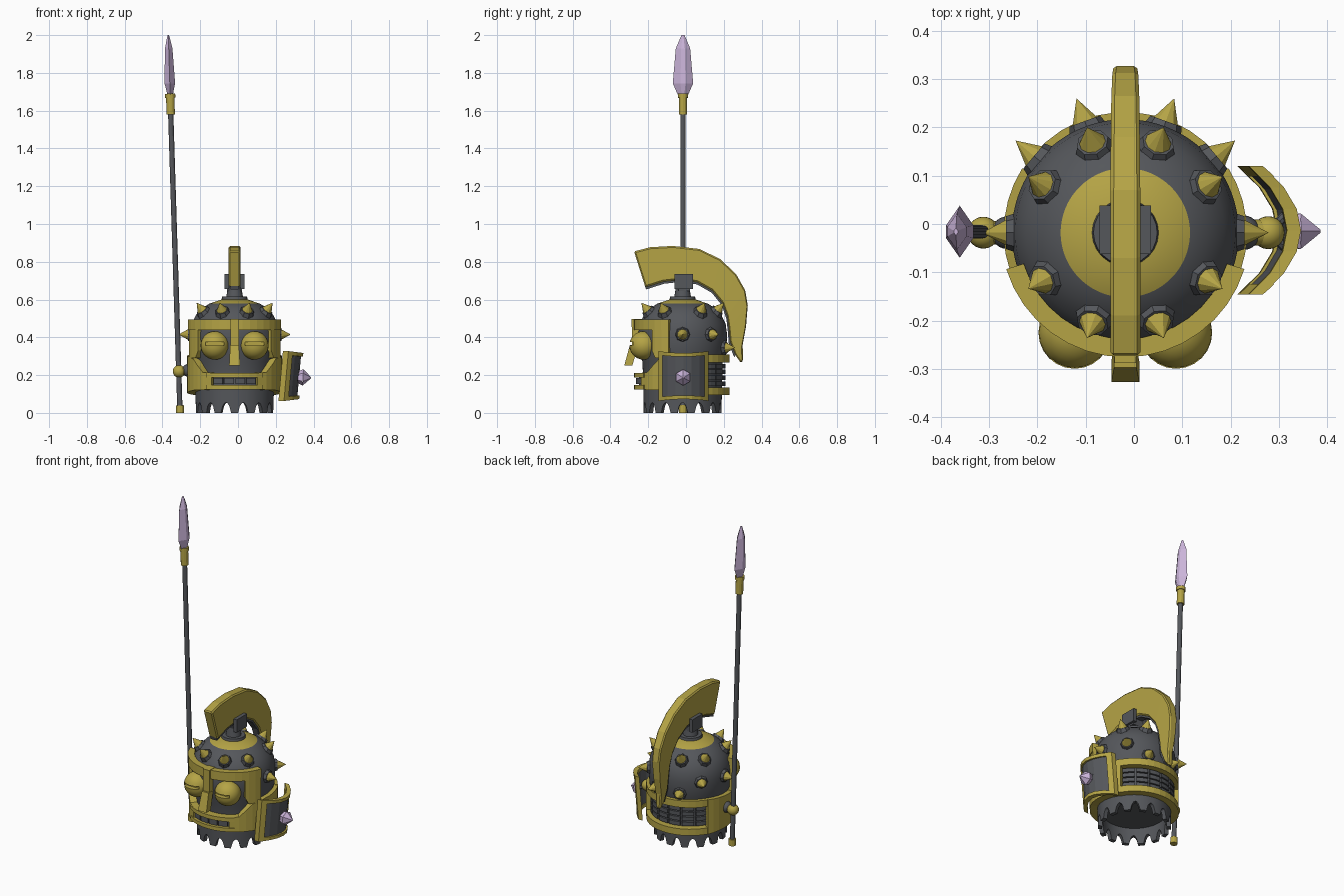
import bpy, bmesh
from math import sin, cos, radians, pi
from mathutils import Vector, Matrix

if "Cube" in bpy.data.objects:
    bpy.data.objects.remove(bpy.data.objects["Cube"], do_unlink=True)

CX, CY = -0.018, -0.018      # body axis


def material(name, rgb):
    m = bpy.data.materials.new(name)
    m.use_nodes = True
    m.diffuse_color = (*rgb, 1)
    m.node_tree.nodes["Principled BSDF"].inputs["Base Color"].default_value = (*rgb, 1)
    return m


GOLD = material("old gold", (0.46, 0.37, 0.06))
IRON = material("dark iron", (0.09, 0.095, 0.105))
GEM = material("pale violet", (0.60, 0.46, 0.70))


def finish(name, bm, mat, smooth=True):
    bmesh.ops.remove_doubles(bm, verts=bm.verts, dist=1e-5)
    bmesh.ops.recalc_face_normals(bm, faces=bm.faces)
    me = bpy.data.meshes.new(name)
    bm.to_mesh(me)
    bm.free()
    me.materials.append(mat)
    ob = bpy.data.objects.new(name, me)
    bpy.context.collection.objects.link(ob)
    if smooth:
        bpy.ops.object.select_all(action='DESELECT')
        ob.select_set(True)
        bpy.context.view_layer.objects.active = ob
        bpy.ops.object.shade_smooth_by_angle(angle=radians(28))
    return ob


def loft(name, sections, mat, ring=False, closed=True, smooth=False):
    """Skin a row of sections; ring joins last to first, closed closes each section."""
    bm = bmesh.new()
    rows = [[bm.verts.new(p) for p in s] for s in sections]
    n = len(rows[0])
    pairs = list(zip(rows, rows[1:])) + ([(rows[-1], rows[0])] if ring else [])
    for a, b in pairs:
        for i in range(n if closed else n - 1):
            j = (i + 1) % n
            bm.faces.new((a[i], a[j], b[j], b[i]))
    if not ring:
        bm.faces.new(rows[0])
        bm.faces.new(rows[-1])
    return finish(name, bm, mat, smooth)


def around(deg, r, z):
    """Point on the body: 0 degrees is the front, positive turns to +x."""
    a = radians(deg)
    return Vector((CX + r * sin(a), CY - r * cos(a), z))


def band(name, stations, r0, r1, mat, step=9):
    """Curved plate through (degrees, low z, high z) stations."""
    rows = []
    for (a, l0, h0), (b, l1, h1) in zip(stations, stations[1:]):
        n = max(1, round(abs(b - a) / step))
        rows += [(a + (b - a) * t / n, l0 + (l1 - l0) * t / n, h0 + (h1 - h0) * t / n) for t in range(n)]
    rows.append(stations[-1])
    return loft(name, [[around(d, r0, l), around(d, r1, l), around(d, r1, h), around(d, r0, h)]
                       for d, l, h in rows], mat)


def tube(name, a, b, r0, r1, mat, n=16):
    a, b = Vector(a), Vector(b)
    bm = bmesh.new()
    turn = (b - a).to_track_quat('Z', 'Y').to_matrix().to_4x4()
    bmesh.ops.create_cone(bm, cap_ends=True, segments=n, radius1=r0, radius2=r1,
                          depth=(b - a).length, matrix=Matrix.Translation((a + b) / 2) @ turn)
    return finish(name, bm, mat, n > 10)


def ball(name, c, r, mat):
    bm = bmesh.new()
    bmesh.ops.create_uvsphere(bm, u_segments=24, v_segments=14, radius=r, matrix=Matrix.Translation(c))
    return finish(name, bm, mat)


def box(name, lo, hi, mat):
    return loft(name, [[(lo[0], lo[1], z), (hi[0], lo[1], z), (hi[0], hi[1], z), (lo[0], hi[1], z)]
                       for z in (lo[2], hi[2])], mat)


# Hollow body with arched teeth around the foot
arch = [0, 0, 0, 0, 0, 0.035, 0.05, 0.055, 0.05, 0.035]
steps = 14 * len(arch)
dome = [(0.208, 0.11), (0.212, 0.27), (0.232, 0.32), (0.235, 0.42), (0.228, 0.47),
        (0.205, 0.518), (0.17, 0.555), (0.134, 0.578), (0.07, 0.6), (0, 0.602)]
body = []
for i in range(steps):
    foot = arch[i % len(arch)]
    profile = [(0, 0.1), (0.182, 0.1), (0.182, foot), (0.206, foot)] + dome
    body.append([around((i - 2) * 360 / steps, r, z) for r, z in profile])
shell = loft("helmet_body", body, IRON, ring=True, closed=False, smooth=True)
shell.data.materials.append(GOLD)
for f in shell.data.polygons:
    if f.center.z > 0.575:
        f.material_index = 1          # gold crown disc

# Studs: iron collar and gold spike
def stud(deg, r, z, tilt):
    base = around(deg, r, z)
    d = (around(deg, cos(tilt), sin(tilt)) - around(deg, 0, 0)).normalized()
    tube("stud_collar", base - d * 0.015, base + d * 0.014, 0.044, 0.034, IRON, 8)
    tube("stud_spike", base + d * 0.01, base + d * 0.064, 0.03, 0, GOLD, 10)


for k in (20, 60, 120, 160):
    stud(k, 0.19, 0.535, 0.85)
    stud(-k, 0.19, 0.535, 0.85)
for s in (1, -1):
    stud(90 * s, 0.233, 0.415, 0)
    stud(130 * s, 0.233, 0.415, 0)
    stud(160 * s, 0.232, 0.345, 0)

# Brow, cheeks and jaw plates
band("brow", [(-73, 0.44, 0.495), (73, 0.44, 0.495)], 0.22, 0.258, GOLD)
band("mouth_upper_frame", [(-36, 0.188, 0.212), (36, 0.188, 0.212)], 0.2, 0.257, GOLD)
band("mouth_lower_frame", [(-36, 0.125, 0.148), (36, 0.125, 0.148)], 0.2, 0.257, GOLD)
band("mouth_back", [(-31, 0.145, 0.19), (31, 0.145, 0.19)], 0.2, 0.232, IRON)
for i in range(4):
    c = -21 + 14 * i
    band("mouth_tooth", [(c - 6, 0.152, 0.184), (c + 6, 0.152, 0.184)], 0.22, 0.246, IRON)
for s in (1, -1):
    band("cheek", [(50 * s, 0.33, 0.45), (55 * s, 0.29, 0.45), (73 * s, 0.29, 0.45)], 0.21, 0.253, GOLD)
    band("jaw_side", [(29 * s, 0.125, 0.212), (42 * s, 0.122, 0.215), (60 * s, 0.12, 0.285),
                      (80 * s, 0.11, 0.3), (122 * s, 0.095, 0.31)], 0.2, 0.252, GOLD)

# Rear grille
band("grille_upper_frame", [(120, 0.268, 0.31), (240, 0.268, 0.31)], 0.2, 0.25, GOLD)
band("grille_lower_frame", [(120, 0.095, 0.135), (240, 0.095, 0.135)], 0.2, 0.25, GOLD)
for i in range(4):
    z = 0.155 + 0.031 * i
    for a in (123, 143, 163, 183, 203, 223):
        band("grille_bar", [(a, z - 0.012, z + 0.012), (a + 17, z - 0.012, z + 0.012)], 0.2, 0.226, IRON)

# Eyes with a cut slit
for s in (1, -1):
    x = CX + 0.105 * s
    eye = ball("eye", (x, -0.225, 0.357), 0.075, GOLD)
    cutter = box("eye_slit_cutter", (x - 0.05, -0.32, 0.356), (x + 0.05, -0.27, 0.374), GOLD)
    cutter.hide_render = True
    cutter.hide_viewport = True
    cut = eye.modifiers.new("slit", 'BOOLEAN')
    cut.operation = 'DIFFERENCE'
    cut.object = cutter

# Nose and its bridge: (z, front y, back y, half width)
def upright(name, rows, mat):
    loft(name, [[(CX - w, f, z), (CX + w, f, z), (CX + w, b, z), (CX - w, b, z)] for z, f, b, w in rows], mat)


upright("nose_bridge", [(0.34, -0.285, -0.22, 0.022), (0.497, -0.288, -0.23, 0.022)], GOLD)
upright("nose", [(0.25, -0.327, -0.285, 0.029), (0.36, -0.297, -0.25, 0.023)], GOLD)

# Crest mount
tube("mount_disc", (CX, CY, 0.595), (CX, CY, 0.615), 0.07, 0.066, IRON, 24)
tube("mount_neck", (CX, CY, 0.61), (CX, CY, 0.67), 0.045, 0.035, IRON)
for s in (1, -1):
    x = CX + 0.042 * s
    box("mount_cheek", (x - 0.011, -0.062, 0.655), (x + 0.011, 0.038, 0.735), IRON)
box("mount_block", (CX - 0.04, -0.04, 0.645), (CX + 0.04, 0.02, 0.69), IRON)

# Crest: outer and inner edge in (y, z), half width
crest = [(-0.275, 0.855, -0.215, 0.665, 0.031), (-0.19, 0.877, -0.12, 0.695, 0.031),
         (-0.07, 0.884, -0.03, 0.705, 0.031), (0.07, 0.868, 0.06, 0.692, 0.031),
         (0.18, 0.815, 0.14, 0.647, 0.03), (0.265, 0.735, 0.195, 0.58, 0.029),
         (0.313, 0.65, 0.22, 0.51, 0.027), (0.327, 0.57, 0.228, 0.45, 0.025),
         (0.318, 0.46, 0.235, 0.375, 0.022), (0.3, 0.36, 0.262, 0.305, 0.019),
         (0.302, 0.275, 0.29, 0.265, 0.015)]
plume = loft("crest", [[(CX - w, oy, oz), (CX + w, oy, oz), (CX + w, iy, iz), (CX - w, iy, iz)]
                       for oy, oz, iy, iz, w in crest], GOLD)
bev = plume.modifiers.new("bevel", 'BEVEL')
bev.width = 0.007
bev.segments = 1
bev.angle_limit = radians(50)
lining = []
for oy, oz, iy, iz, w in crest[:-1]:
    d = (Vector((0, iy, iz)) - Vector((0, oy, oz))).normalized() * 0.012
    lining.append([(CX + sx * w * 0.7, iy + k * d.y, iz + k * d.z) for sx, k in ((-1, -1), (1, -1), (1, 1), (-1, 1))])
loft("crest_lining", lining, IRON)

# Arms
ball("right_shoulder", (-0.262, CY, 0.225), 0.034, IRON)
tube("right_arm", (-0.23, CY, 0.225), (-0.315, CY, 0.22), 0.024, 0.024, GOLD)
ball("right_hand", (-0.312, CY, 0.22), 0.033, GOLD)
ball("left_shoulder", (0.226, CY, 0.235), 0.036, IRON)
tube("left_arm", (0.22, CY, 0.235), (0.285, CY, 0.215), 0.027, 0.027, GOLD)
ball("left_hand", (0.278, CY, 0.215), 0.034, GOLD)
for y in (-0.05, 0.02):
    tube("shield_strut", (0.28, CY, 0.215), (0.315, y, 0.2), 0.01, 0.01, IRON, 8)

# Spear
def on_spear(z):
    return Vector((-0.307 - 0.031 * z, -0.016, z))


for name, z0, z1, r, mat in (("spear_shaft", 0.02, 1.6, 0.014, IRON), ("spear_foot", 0, 0.04, 0.021, GOLD),
                             ("spear_socket", 1.58, 1.69, 0.022, GOLD), ("spear_ring", 1.668, 1.69, 0.027, GOLD)):
    tube(name, on_spear(z0), on_spear(z1), r, r, mat, 12)
blade = []
for z, w in ((1.685, 0.028), (1.745, 0.054), (1.93, 0.038), (2.0, 0.008)):
    c = on_spear(z)
    blade.append([c + Vector((u * w * 0.52, v * w, 0)) for u, v in
                  ((1, 0.25), (0, 1), (-1, 0.25), (-1, -0.25), (0, -1), (1, -0.25))])
loft("spear_blade", blade, GEM)

# Curved shield
def shield_strip(name, t0, t1, low, high, x0, x1, mat):
    """t runs -1..1 across, low and high -1..1 up the shield."""
    rows = []
    for i in range(7):
        t = t0 + (t1 - t0) * i / 6
        h = 0.122 + 0.01 * t * t
        x, y = 0.33 - 0.08 * t * t, -0.013 + 0.133 * t
        rows.append([(x + dx + 0.09 * h * v, y, 0.195 + h * v)
                     for dx, v in ((x0, low), (x1, low), (x1, high), (x0, high))])
    loft(name, rows, mat)


shield_strip("shield_panel", -0.95, 0.95, -0.95, 0.95, -0.017, -0.006, IRON)
shield_strip("shield_top_rim", -1, 1, 0.84, 1, -0.024, 0.005, GOLD)
shield_strip("shield_bottom_rim", -1, 1, -1, -0.84, -0.024, 0.005, GOLD)
shield_strip("shield_rear_rim", 0.84, 1, -1, 1, -0.024, 0.005, GOLD)
shield_strip("shield_front_rim", -1, -0.84, -1, 1, -0.024, 0.005, GOLD)
tube("shield_gem_base", (0.315, -0.015, 0.19), (0.344, -0.015, 0.188), 0.03, 0.043, GEM, 6)
tube("shield_gem_tip", (0.344, -0.015, 0.188), (0.386, -0.015, 0.186), 0.043, 0.004, GEM, 6)
